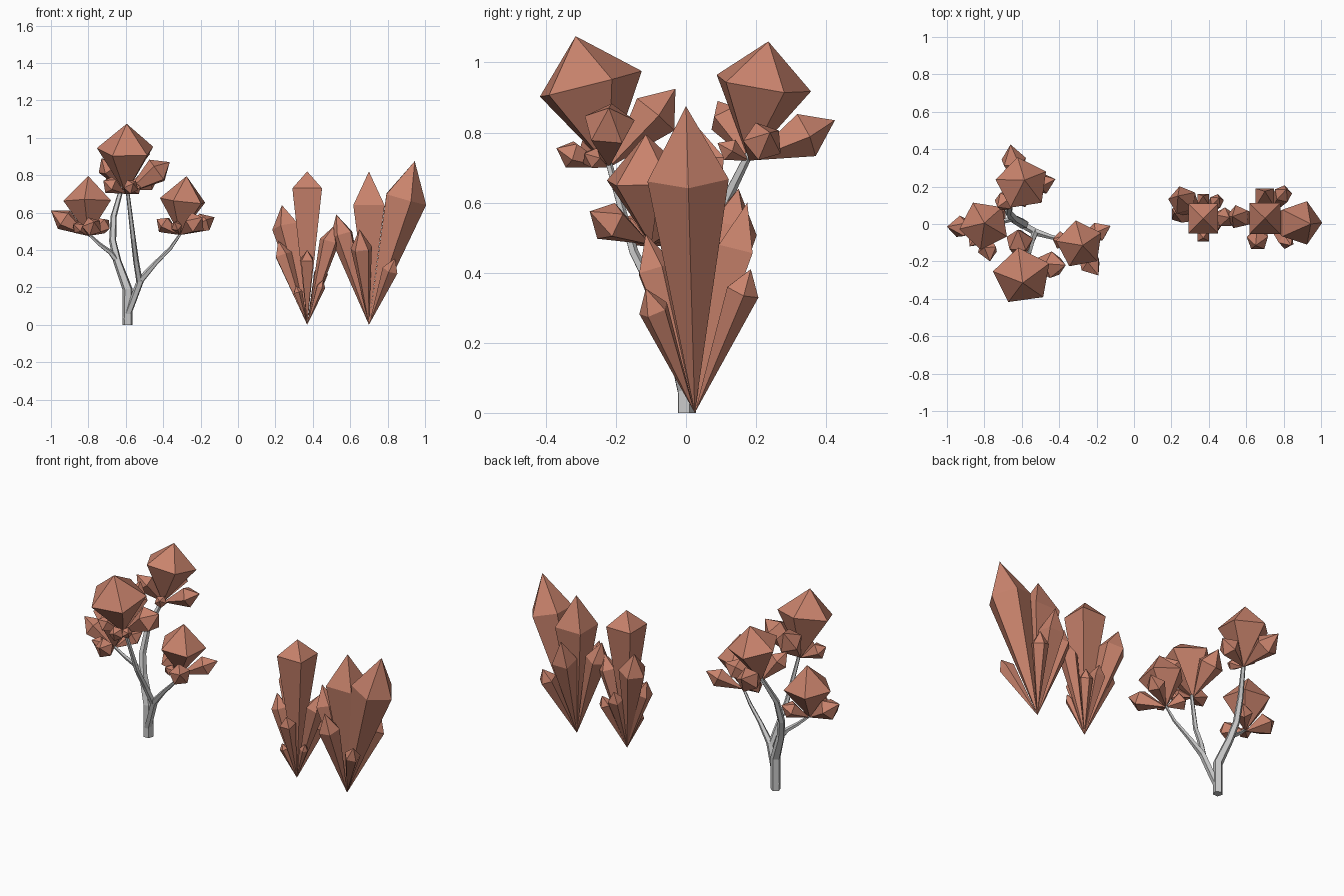
import bpy, bmesh, math
from mathutils import Vector


def material(name, rgb):
    m = bpy.data.materials.new(name)
    m.diffuse_color = (*rgb, 1)
    return m


COPPER = material("copper crystal", (0.58, 0.225, 0.15))
GREY = material("grey bark", (0.58, 0.58, 0.58))


def finish(bm, name, mat):
    bmesh.ops.recalc_face_normals(bm, faces=bm.faces)
    me = bpy.data.meshes.new(name)
    bm.to_mesh(me)
    bm.free()
    me.materials.append(mat)
    bpy.context.collection.objects.link(bpy.data.objects.new(name, me))


def ring(bm, c, d, r, n, phase):
    # polygon of n points around c, square to direction d
    u = Vector((1, 0, 0)) if abs(d.x) < 0.95 else Vector((0, 0, -1))
    u = (u - d * u.dot(d)).normalized()
    v = d.cross(u)
    out = []
    for i in range(n):
        a = math.radians(phase) + 2 * math.pi * i / n
        out.append(bm.verts.new(c + (u * math.cos(a) + v * math.sin(a)) * r))
    return out


def cluster(name, base, crystals):
    # each crystal: tip, radius, shoulder fraction, sides, phase
    bm = bmesh.new()
    b = Vector(base)
    for tip, r, f, n, phase in crystals:
        t = Vector(tip)
        vs = ring(bm, b.lerp(t, f), (t - b).normalized(), r, n, phase)
        low, top = bm.verts.new(b), bm.verts.new(t)
        for i in range(n):
            p, q = vs[i], vs[(i + 1) % n]
            bm.faces.new((p, q, top))
            bm.faces.new((q, p, low))
    finish(bm, name, COPPER)


def branch(name, points, radii, n=5):
    bm = bmesh.new()
    pts = [Vector(p) for p in points]
    rings = []
    for i, p in enumerate(pts):
        d = (pts[min(i + 1, len(pts) - 1)] - pts[max(i - 1, 0)]).normalized()
        if p.z == 0:
            d = Vector((0, 0, 1))
        rings.append(ring(bm, p, d, radii[i], n, 20))
    for a, b in zip(rings, rings[1:]):
        for i in range(n):
            j = (i + 1) % n
            bm.faces.new((a[i], a[j], b[j], b[i]))
    bm.faces.new(rings[0])
    bm.faces.new(rings[-1])
    finish(bm, name, GREY)


# Tree trunk and branches
branch("trunk", [(-0.59, 0, 0), (-0.59, 0, 0.19), (-0.645, 0.03, 0.34),
                 (-0.67, 0.06, 0.45), (-0.665, 0.1, 0.58), (-0.62, 0.18, 0.74)],
       [0.028, 0.028, 0.023, 0.02, 0.017, 0.012])
branch("right_limb", [(-0.6, 0, 0.03), (-0.565, -0.02, 0.12), (-0.52, -0.045, 0.24),
                      (-0.44, -0.07, 0.33), (-0.36, -0.09, 0.41), (-0.305, -0.1, 0.49)],
       [0.02, 0.02, 0.02, 0.013, 0.01, 0.007])
branch("front_limb", [(-0.525, -0.04, 0.22), (-0.545, -0.09, 0.34),
                      (-0.56, -0.15, 0.46), (-0.59, -0.22, 0.71)],
       [0.018, 0.016, 0.014, 0.01])
branch("left_limb", [(-0.64, 0.03, 0.33), (-0.68, 0.02, 0.385),
                     (-0.74, 0, 0.43), (-0.8, -0.02, 0.485)],
       [0.016, 0.014, 0.011, 0.008])

# Crystal foliage on the branch ends
cluster("back_foliage", (-0.62, 0.18, 0.72), [
    ((-0.585, 0.235, 1.06), 0.145, 0.64, 5, 28),
    ((-0.66, 0.425, 0.835), 0.07, 0.65, 5, 10),
    ((-0.42, 0.24, 0.80), 0.06, 0.68, 5, 20),
    ((-0.73, 0.09, 0.89), 0.055, 0.7, 5, 40),
    ((-0.58, 0.09, 0.77), 0.035, 0.65, 5, 0)])
cluster("front_foliage", (-0.60, -0.22, 0.70), [
    ((-0.595, -0.315, 1.075), 0.16, 0.63, 5, 26),
    ((-0.62, -0.03, 0.925), 0.075, 0.68, 5, 10),
    ((-0.365, -0.22, 0.87), 0.075, 0.72, 5, 30),
    ((-0.56, -0.37, 0.755), 0.042, 0.72, 5, 50),
    ((-0.72, -0.29, 0.77), 0.05, 0.7, 5, 0),
    ((-0.52, -0.29, 0.74), 0.032, 0.7, 5, 20)])
cluster("left_foliage", (-0.80, -0.02, 0.475), [
    ((-0.80, 0.005, 0.795), 0.135, 0.58, 5, 45),
    ((-1.0, -0.015, 0.61), 0.062, 0.65, 5, 20),
    ((-0.77, -0.20, 0.55), 0.055, 0.68, 5, 40),
    ((-0.69, 0.09, 0.56), 0.05, 0.68, 5, 0),
    ((-0.88, -0.12, 0.54), 0.035, 0.7, 5, 10)])
cluster("right_foliage", (-0.31, -0.10, 0.48), [
    ((-0.275, -0.115, 0.795), 0.13, 0.58, 5, 28),
    ((-0.125, -0.01, 0.575), 0.055, 0.68, 5, 10),
    ((-0.19, -0.275, 0.575), 0.06, 0.68, 5, 40),
    ((-0.435, -0.08, 0.565), 0.05, 0.68, 5, 20),
    ((-0.34, -0.20, 0.55), 0.032, 0.7, 5, 0)])

# Ground crystal clumps
cluster("small_clump", (0.37, 0.025, 0), [
    ((0.37, 0.03, 0.82), 0.112, 0.89, 4, 45),
    ((0.235, 0.15, 0.64), 0.078, 0.82, 5, 30),
    ((0.215, 0.06, 0.45), 0.05, 0.83, 5, 0),
    ((0.51, 0.035, 0.525), 0.055, 0.85, 5, 20),
    ((0.37, -0.075, 0.40), 0.045, 0.87, 4, 45),
    ((0.37, 0.15, 0.38), 0.045, 0.85, 4, 45),
    ((0.455, 0.14, 0.33), 0.04, 0.85, 5, 10),
    ((0.31, -0.03, 0.21), 0.025, 0.85, 5, 0),
    ((0.455, -0.02, 0.24), 0.025, 0.85, 5, 0)])
cluster("large_clump", (0.70, 0.025, 0), [
    ((0.70, 0.03, 0.82), 0.118, 0.78, 4, 45),
    ((0.945, 0.0, 0.875), 0.122, 0.77, 5, 0),
    ((0.525, 0.04, 0.59), 0.065, 0.82, 5, 30),
    ((0.65, -0.115, 0.51), 0.06, 0.8, 5, 20),
    ((0.70, 0.175, 0.60), 0.07, 0.78, 4, 45),
    ((0.815, 0.185, 0.41), 0.05, 0.85, 5, 10),
    ((0.84, -0.115, 0.355), 0.045, 0.83, 5, 40)])
